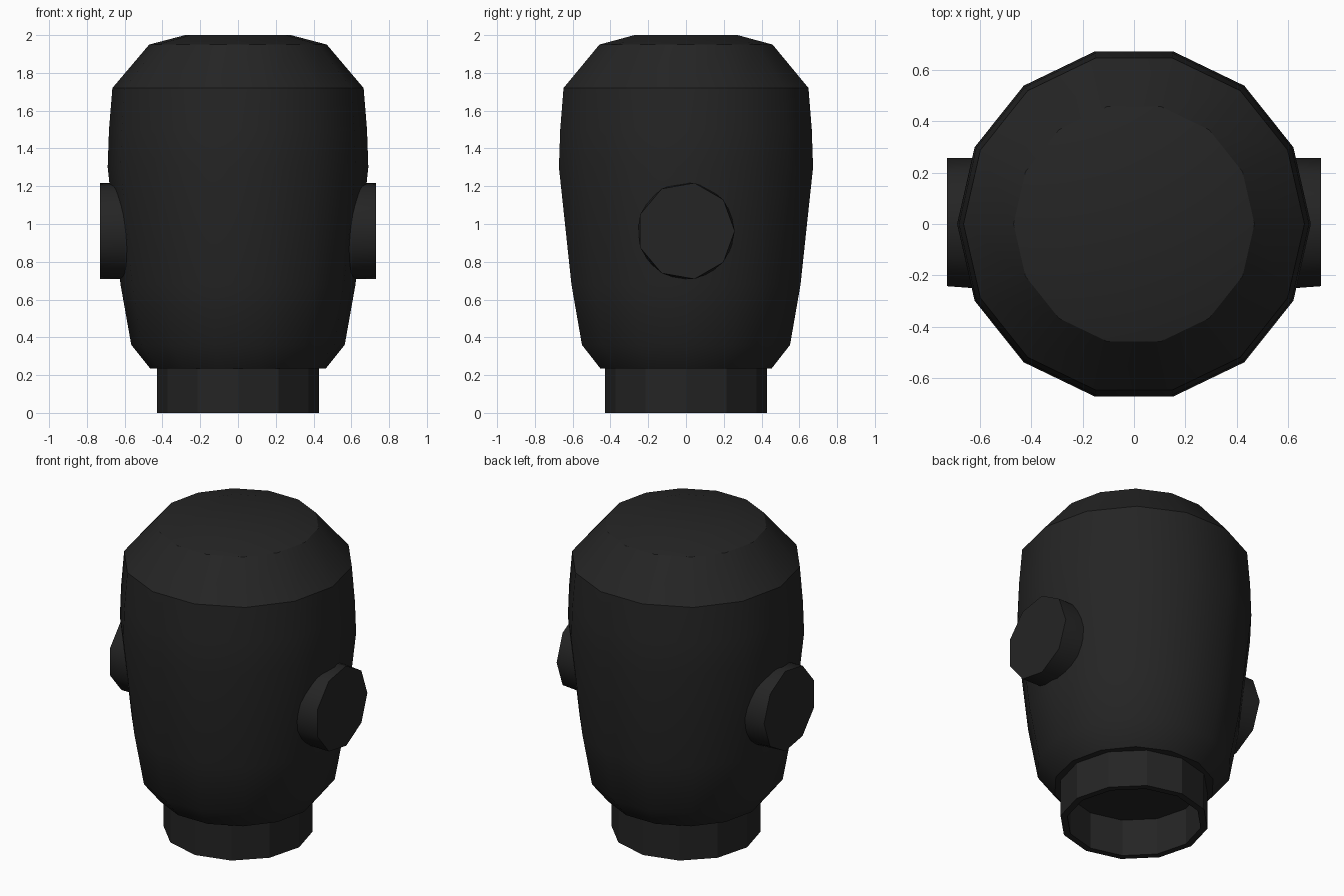
import bpy, bmesh, math

cube = bpy.data.objects.get("Cube")
if cube:
    bpy.data.objects.remove(cube, do_unlink=True)

COLOUR = (0.018, 0.018, 0.018, 1.0)
black = bpy.data.materials.new("matte black")
black.use_nodes = True
black.diffuse_color = COLOUR
bsdf = black.node_tree.nodes["Principled BSDF"]
bsdf.inputs["Base Color"].default_value = COLOUR
bsdf.inputs["Roughness"].default_value = 0.8


def finish(bm, name, smooth_angle=None):
    """Turn a bmesh into a named object with the shared material."""
    bmesh.ops.recalc_face_normals(bm, faces=bm.faces)
    mesh = bpy.data.meshes.new(name)
    bm.to_mesh(mesh)
    bm.free()
    mesh.materials.append(black)
    obj = bpy.data.objects.new(name, mesh)
    bpy.context.collection.objects.link(obj)
    if smooth_angle:
        bpy.ops.object.select_all(action='DESELECT')
        obj.select_set(True)
        bpy.context.view_layer.objects.active = obj
        bpy.ops.object.shade_smooth_by_angle(angle=math.radians(smooth_angle))
    return obj


def ring(bm, radius, z, sides):
    return [bm.verts.new((radius * math.cos(a), radius * math.sin(a), z))
            for a in (math.tau * i / sides for i in range(sides))]


def lathe(bm, profile, sides, closed=False):
    """Spin (radius, z) points; cap both ends unless the profile is a loop."""
    rings = [ring(bm, r, z, sides) for r, z in profile]
    pairs = list(zip(rings, rings[1:]))
    if closed:
        pairs.append((rings[-1], rings[0]))
    else:
        bm.faces.new(rings[0])
        bm.faces.new(rings[-1])
    for low, high in pairs:
        for i in range(sides):
            j = (i + 1) % sides
            bm.faces.new((low[i], low[j], high[j], high[i]))


# Head: tapered barrel with a chamfered crown
bm = bmesh.new()
lathe(bm, [(0.465, 0.235), (0.565, 0.36), (0.622, 0.68), (0.69, 1.3),
           (0.683, 1.5), (0.665, 1.72), (0.47, 1.95), (0.28, 2.0)], 14)
finish(bm, "head", 32)

# Neck: open tube below the head
bm = bmesh.new()
lathe(bm, [(0.43, 0.0), (0.43, 0.26), (0.39, 0.26), (0.39, 0.0)], 12, closed=True)
finish(bm, "neck")

# Ears: discs on both sides, round at the root and coarser at the outer face
bm = bmesh.new()
SIDES = 9
root = ring(bm, 0.256, 0.55, SIDES * 2)
outer = ring(bm, 0.258, 0.73, SIDES)
bm.faces.new(outer)
bm.faces.new(root)
for k in range(SIDES):
    nxt = (k + 1) % SIDES
    a, b, c = root[2 * k], root[2 * k + 1], root[2 * nxt]
    for tri in ((a, b, outer[k]), (b, outer[nxt], outer[k]), (b, c, outer[nxt])):
        bm.faces.new(tri)
# Turn the disc axis from z to x and lift it to ear height
for v in bm.verts:
    across, up, out = v.co
    v.co = (out, across, up + 0.963)
ears = finish(bm, "ears", 40)
mirror = ears.modifiers.new("Mirror", 'MIRROR')
mirror.use_axis = (True, False, False)
